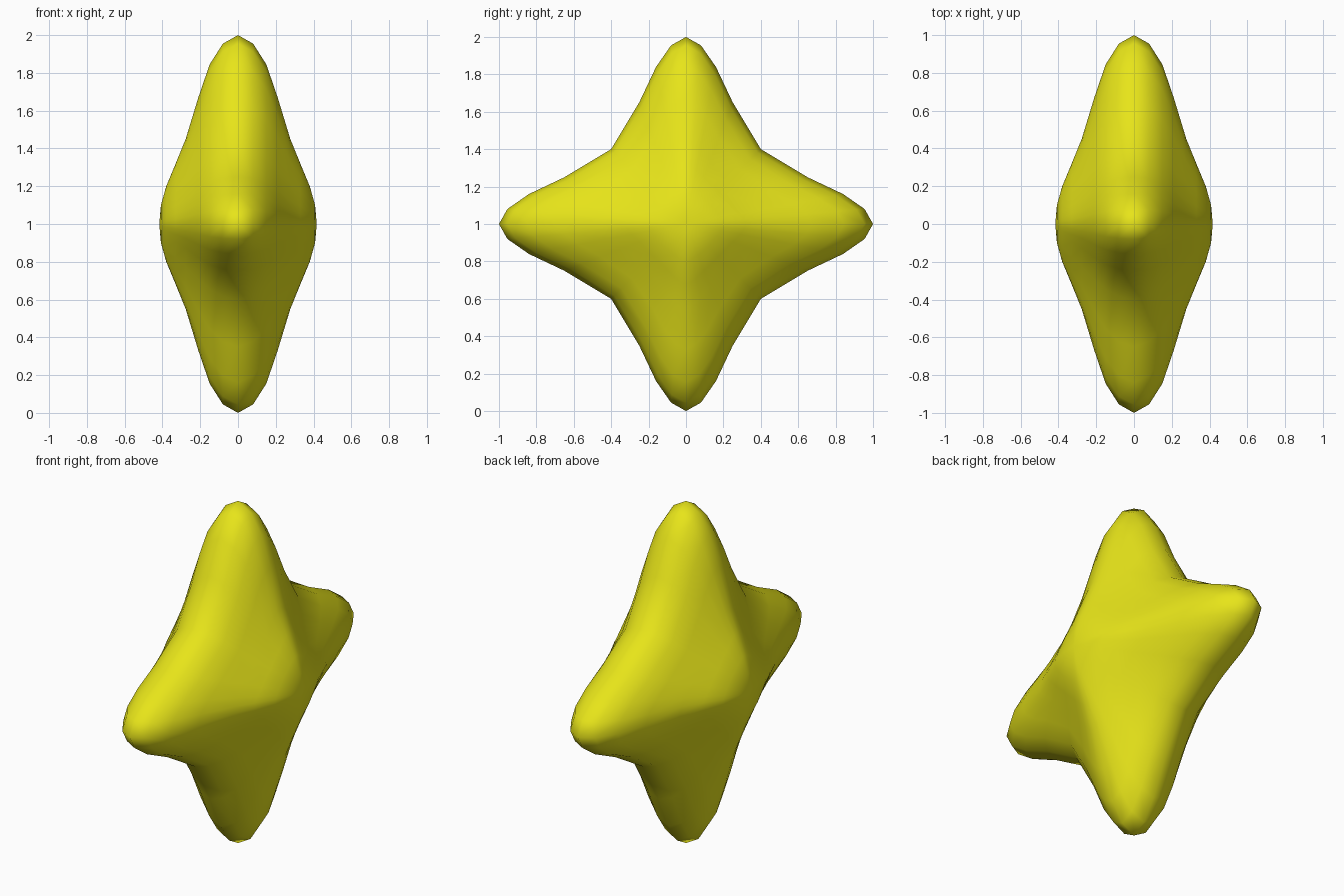
import bpy, bmesh, math

if "Cube" in bpy.data.objects:
    bpy.data.objects.remove(bpy.data.objects["Cube"])

# Star outline from an arm tip to the valley (across, along the arm)
ARM = [(0.0, 1.0), (0.08, 0.955), (0.16, 0.84), (0.25, 0.65), (0.40, 0.40)]
# Body thickness: (fraction of the way to the outline, half thickness in x)
RINGS = [(0.1, 0.408), (0.2, 0.38), (0.32, 0.33), (0.45, 0.277),
         (0.67, 0.21), (0.845, 0.15), (0.955, 0.08)]
APEX = 0.417


def star_outline():
    """Full four-pointed outline in (y, z), by mirroring and turning one half arm."""
    quarter = ARM + [(b, a) for a, b in reversed(ARM[1:-1])]
    quarter.append((1.0, 0.0))
    pts = []
    for k in range(4):
        c, s = round(math.cos(k * math.pi / 2)), round(math.sin(k * math.pi / 2))
        pts += [(y * c + z * s, -y * s + z * c) for y, z in quarter[:-1]]
    return pts


OUTLINE = star_outline()
N = len(OUTLINE)


def ring(bm, frac, x):
    """One contour of the body, rounder near the middle and star-shaped outside."""
    w = (1 - frac) ** 2
    verts = []
    for y, z in OUTLINE:
        r = math.hypot(y, z)
        k = frac * (r + (1 - r) * w) / r
        verts.append(bm.verts.new((x, y * k, 1 + z * k)))
    return verts


def bridge(bm, a, b):
    for i in range(N):
        j = (i + 1) % N
        bm.faces.new((a[i], a[j], b[j], b[i]))


# Star body: two mirrored domes sharing the rim
bm = bmesh.new()
rim = ring(bm, 1.0, 0.0)
for side in (1, -1):
    loops = [ring(bm, f, side * h) for f, h in RINGS] + [rim]
    for a, b in zip(loops, loops[1:]):
        bridge(bm, a, b)
    apex = bm.verts.new((side * APEX, 0, 1))
    for i in range(N):
        bm.faces.new((apex, loops[0][i], loops[0][(i + 1) % N]))
bmesh.ops.recalc_face_normals(bm, faces=bm.faces)
for f in bm.faces:
    f.smooth = True

mesh = bpy.data.meshes.new("star_body")
bm.to_mesh(mesh)
bm.free()
star = bpy.data.objects.new("star_body", mesh)
bpy.context.collection.objects.link(star)

mat = bpy.data.materials.new("yellow")
mat.diffuse_color = (0.8, 0.78, 0.01, 1)
mat.use_nodes = True
mat.node_tree.nodes["Principled BSDF"].inputs["Base Color"].default_value = mat.diffuse_color
mesh.materials.append(mat)
